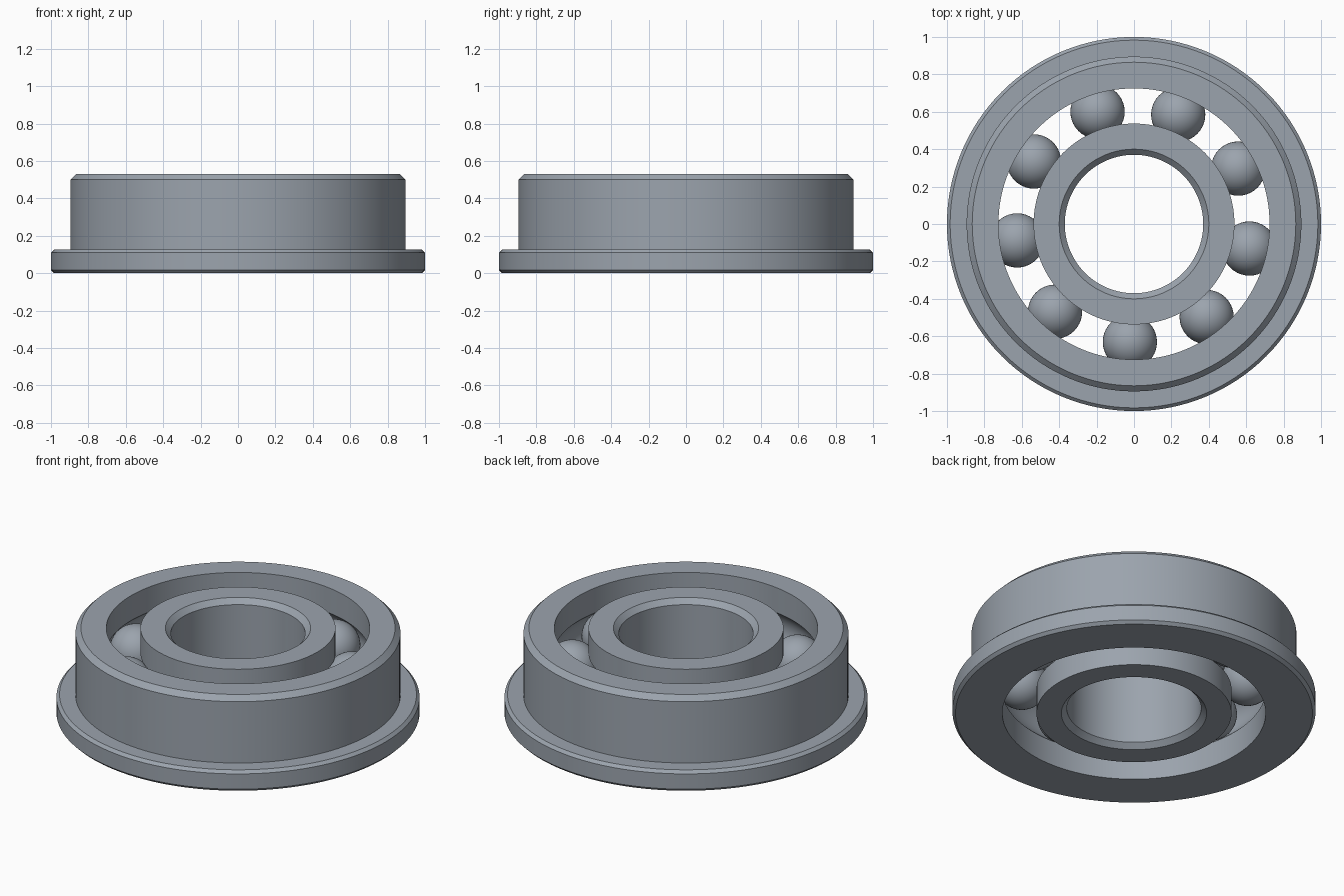
import bpy, bmesh
from math import radians, sin, cos, sqrt, atan2, pi

if "Cube" in bpy.data.objects:
    bpy.data.objects.remove(bpy.data.objects["Cube"])

HEIGHT = 0.53
MID = HEIGHT / 2
BORE, INNER_LAND, OUTER_LAND, BARREL, FLANGE = 0.37, 0.537, 0.725, 0.895, 1.0
CHAMFER = 0.03
TRACK = (INNER_LAND + OUTER_LAND) / 2
BALL = 0.147
BALLS = 9

steel = bpy.data.materials.new("steel grey")
steel.use_nodes = True
colour = (0.33, 0.37, 0.42, 1)
steel.diffuse_color = colour
steel.node_tree.nodes["Principled BSDF"].inputs["Base Color"].default_value = colour


def finish(name, bm):
    """Turn a bmesh into a smooth steel object with crisp edges."""
    bmesh.ops.recalc_face_normals(bm, faces=bm.faces)
    mesh = bpy.data.meshes.new(name)
    bm.to_mesh(mesh)
    bm.free()
    mesh.materials.append(steel)
    obj = bpy.data.objects.new(name, mesh)
    bpy.context.collection.objects.link(obj)
    bpy.ops.object.select_all(action='DESELECT')
    obj.select_set(True)
    bpy.context.view_layer.objects.active = obj
    bpy.ops.object.shade_smooth_by_angle(angle=radians(25))
    return obj


def revolve(name, profile, steps=128):
    """Sweep a closed (radius, z) profile around the z axis."""
    bm = bmesh.new()
    rings = []
    for i in range(steps):
        a = 2 * pi * i / steps
        rings.append([bm.verts.new((r * cos(a), r * sin(a), z)) for r, z in profile])
    n = len(profile)
    for i in range(steps):
        here, there = rings[i], rings[(i + 1) % steps]
        for j in range(n):
            k = (j + 1) % n
            bm.faces.new((here[j], there[j], there[k], here[k]))
    return finish(name, bm)


def raceway(land, side, steps=14):
    """Groove arc from bottom to top; side is +1 outward, -1 inward."""
    offset = abs(land - TRACK)
    limit = atan2(sqrt(BALL ** 2 - offset ** 2), offset)
    angles = [limit * (2 * i / steps - 1) for i in range(steps + 1)]
    return [(TRACK + side * BALL * cos(a), MID + BALL * sin(a)) for a in angles]


# Outer ring with flange and ball groove
revolve("flanged_outer_ring", [
    (OUTER_LAND, 0), *raceway(OUTER_LAND, 1), (OUTER_LAND, HEIGHT),
    (BARREL - CHAMFER, HEIGHT), (BARREL, HEIGHT - CHAMFER), (BARREL, 0.127),
    (FLANGE - 0.017, 0.127), (FLANGE, 0.11), (FLANGE, 0.017), (FLANGE - 0.017, 0)])

# Inner ring with chamfered bore and ball groove
revolve("inner_ring", [
    (INNER_LAND, 0), *raceway(INNER_LAND, -1), (INNER_LAND, HEIGHT),
    (BORE + CHAMFER, HEIGHT), (BORE, HEIGHT - CHAMFER),
    (BORE, CHAMFER), (BORE + CHAMFER, 0)])

# Balls spaced evenly around the track
for i in range(BALLS):
    a = radians(268) + 2 * pi * i / BALLS
    bm = bmesh.new()
    bmesh.ops.create_uvsphere(bm, u_segments=40, v_segments=24, radius=BALL - 0.002)
    ball = finish(f"ball_{i + 1}", bm)
    ball.location = (TRACK * cos(a), TRACK * sin(a), MID)
